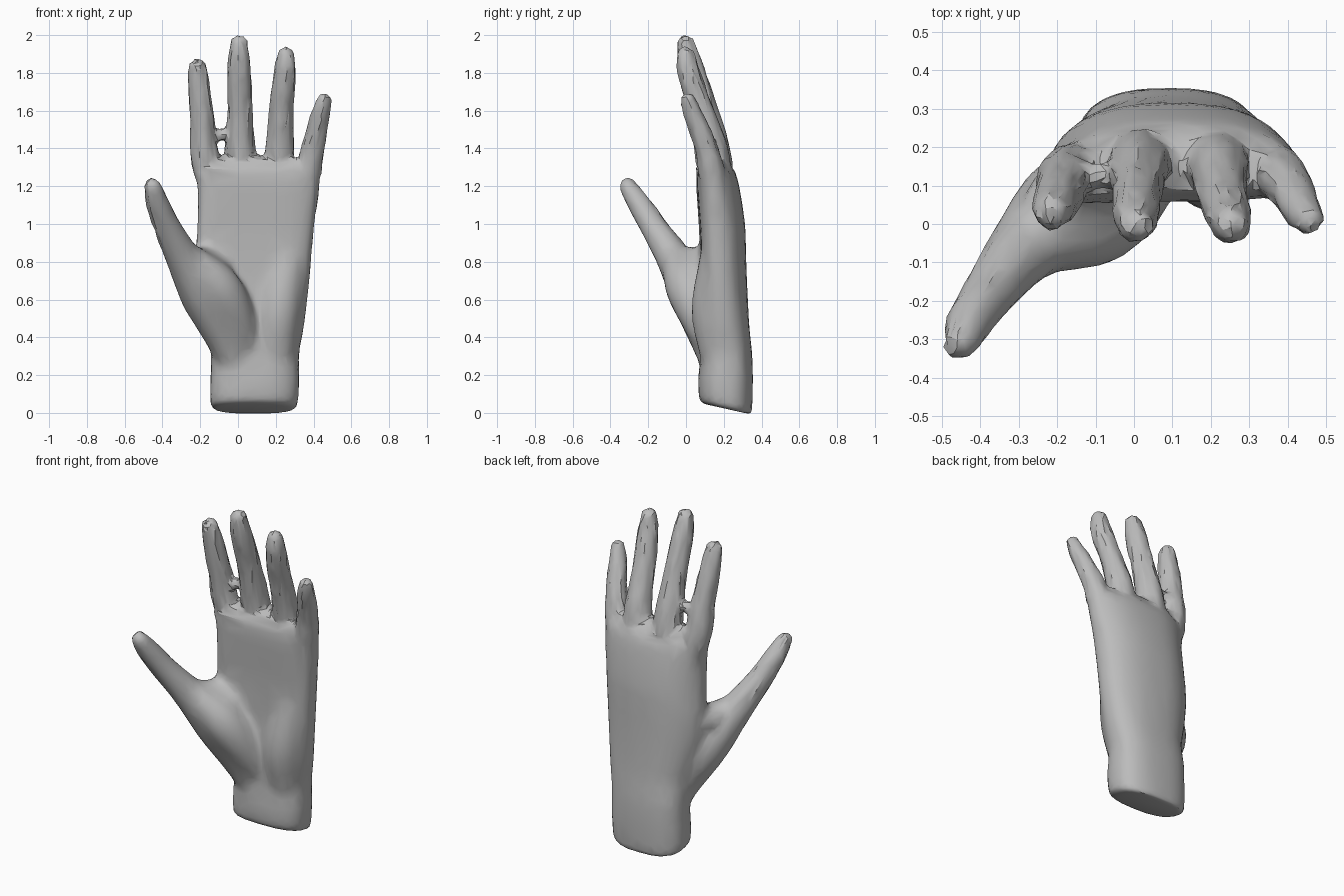
import bpy, bmesh, math, random
from mathutils import Vector

cube = bpy.data.objects.get("Cube")
if cube:
    bpy.data.objects.remove(cube)

skin = bpy.data.materials.new("plain grey")
skin.use_nodes = True
grey = (0.5, 0.5, 0.5, 1)
skin.diffuse_color = grey
skin.node_tree.nodes["Principled BSDF"].inputs["Base Color"].default_value = grey

bm = bmesh.new()
SIDES = 24


def skin_rings(rings):
    """Bridge closed rings of points into a capped solid."""
    loops = [[bm.verts.new(p) for p in ring] for ring in rings]
    for a, b in zip(loops, loops[1:]):
        for i in range(len(a)):
            j = (i + 1) % len(a)
            bm.faces.new((a[i], a[j], b[j], b[i]))
    bm.faces.new(loops[0][::-1])
    bm.faces.new(loops[-1])


def spline(a, b, c, d, t):
    return 0.5 * (2 * b + (c - a) * t + (2 * a - 5 * b + 4 * c - d) * t * t
                  + (3 * b - a - 3 * c + d) * t ** 3)


def smooth_path(knots, steps=6):
    k = [Vector(p) for p in knots]
    k = [2 * k[0] - k[1]] + k + [2 * k[-1] - k[-2]]
    out = [spline(*k[i:i + 4], s / steps) for i in range(len(k) - 3) for s in range(steps)]
    return out + [k[-2]]


def tube(knots):
    """Round-ended limb through (x, y, z, radius) knots."""
    path = smooth_path(knots)
    pts = [p.to_3d() for p in path]
    rad = [p[3] for p in path]
    d0, d1 = (pts[1] - pts[0]).normalized(), (pts[-1] - pts[-2]).normalized()
    arc = [math.radians(a) for a in (20, 40, 60, 80)]
    head = [(pts[0] - d0 * rad[0] * math.sin(a), rad[0] * math.cos(a), d0) for a in arc[::-1]]
    tail = [(pts[-1] + d1 * rad[-1] * math.sin(a), rad[-1] * math.cos(a), d1) for a in arc]
    body = []
    for i, p in enumerate(pts):
        d = pts[min(i + 1, len(pts) - 1)] - pts[max(i - 1, 0)]
        body.append((p, rad[i], d.normalized()))
    rings = []
    for p, r, d in head + body + tail:
        u = Vector((0, 1, 0.1)).cross(d).normalized()
        v = d.cross(u)
        rings.append([p + r * (u * math.cos(t) + v * math.sin(t))
                      for t in (math.tau * k / SIDES for k in range(SIDES))])
    skin_rings(rings)


# Palm and wrist: z, centre x, centre y, half width, half depth, arch
sections = [
    (0.022, 0.085, 0.22, 0.20, 0.12, 0),
    (0.05, 0.085, 0.21, 0.23, 0.14, 0),
    (0.20, 0.09, 0.21, 0.235, 0.144, 0),
    (0.32, 0.09, 0.215, 0.235, 0.135, 0),
    (0.45, 0.10, 0.208, 0.25, 0.128, 0.02),
    (0.65, 0.085, 0.205, 0.29, 0.12, 0.05),
    (0.85, 0.085, 0.198, 0.308, 0.12, 0.06),
    (1.00, 0.095, 0.193, 0.312, 0.12, 0.07),
    (1.20, 0.105, 0.17, 0.32, 0.112, 0.06),
    (1.28, 0.10, 0.16, 0.325, 0.098, 0.06),
    (1.345, 0.10, 0.15, 0.30, 0.06, 0.06),
]
palm = []
for z, cx, cy, rx, ry, arch in smooth_path(sections, 4):
    ring = []
    for k in range(48):
        t = math.tau * k / 48
        c, s = math.cos(t), math.sin(t)
        x = cx + rx * math.copysign(abs(c) ** 0.78, c)
        bend = arch * (0.45 if c > 0 else 1)
        y = cy + ry * math.copysign(abs(s) ** 0.78, s) - bend * c * c
        tilt = 0.25 * max(0, 1 - z / 0.2)
        ring.append((x, y, z - tilt * (y - 0.21)))
    palm.append(ring)
skin_rings(palm)

# Four fingers, little finger last
tube([(-0.13, 0.15, 1.15, 0.07), (-0.175, 0.125, 1.35, 0.074), (-0.187, 0.097, 1.52, 0.066),
      (-0.205, 0.055, 1.72, 0.058), (-0.215, 0.032, 1.825, 0.049)])
tube([(0.02, 0.185, 1.15, 0.075), (0.011, 0.155, 1.38, 0.08), (0.01, 0.097, 1.62, 0.066),
      (0.005, 0.03, 1.83, 0.061), (0.005, -0.001, 1.953, 0.048)])
tube([(0.20, 0.18, 1.15, 0.075), (0.222, 0.15, 1.38, 0.076), (0.23, 0.082, 1.60, 0.064),
      (0.248, 0.015, 1.80, 0.059), (0.253, -0.002, 1.89, 0.048)])
tube([(0.35, 0.16, 1.10, 0.075), (0.382, 0.125, 1.33, 0.066), (0.415, 0.08, 1.48, 0.056),
      (0.44, 0.03, 1.60, 0.048), (0.455, 0.012, 1.655, 0.039)])
# Skin between the finger roots, and a bridge above the first gap
tube([(-0.14, 0.125, 1.46, 0.045), (-0.085, 0.125, 1.475, 0.03), (-0.03, 0.13, 1.48, 0.045)])
tube([(-0.14, 0.14, 1.32, 0.06), (-0.08, 0.145, 1.315, 0.05), (-0.02, 0.15, 1.33, 0.06)])
tube([(0.05, 0.16, 1.34, 0.06), (0.125, 0.155, 1.315, 0.045), (0.19, 0.16, 1.34, 0.06)])
tube([(0.24, 0.15, 1.32, 0.06), (0.31, 0.14, 1.295, 0.045), (0.37, 0.13, 1.31, 0.055)])
# Thumb
tube([(-0.448, -0.313, 1.20, 0.048), (-0.423, -0.253, 1.11, 0.063), (-0.374, -0.178, 0.99, 0.072),
      (-0.288, -0.068, 0.82, 0.094), (-0.172, 0.045, 0.62, 0.13), (-0.06, 0.13, 0.40, 0.114),
      (0.0, 0.18, 0.25, 0.10)])
# Thumb muscle and heel of the palm
tube([(-0.24, -0.05, 0.81, 0.08), (-0.10, 0.01, 0.66, 0.12), (0.0, 0.10, 0.46, 0.105),
      (0.03, 0.18, 0.28, 0.08)])
tube([(0.20, 0.18, 0.28, 0.10), (0.215, 0.145, 0.54, 0.118), (0.26, 0.17, 0.82, 0.10)])
# Web between thumb and palm
tube([(-0.28, -0.06, 0.83, 0.06), (-0.19, 0.06, 0.79, 0.09), (-0.10, 0.19, 0.80, 0.08)])
tube([(-0.20, -0.01, 0.77, 0.08), (-0.10, 0.11, 0.76, 0.085), (0.0, 0.20, 0.78, 0.08)])

bmesh.ops.recalc_face_normals(bm, faces=bm.faces)
mesh = bpy.data.meshes.new("hand")
bm.to_mesh(mesh)
bm.free()
mesh.materials.append(skin)
hand = bpy.data.objects.new("hand", mesh)
bpy.context.collection.objects.link(hand)
bpy.ops.object.select_all(action="DESELECT")
hand.select_set(True)
bpy.context.view_layer.objects.active = hand


def apply(kind, **settings):
    mod = hand.modifiers.new(kind.lower(), kind)
    for key, value in settings.items():
        setattr(mod, key, value)
    bpy.ops.object.modifier_apply(modifier=mod.name)


def on_palm(p):
    return 0.2 < p.z < 1.27 and p.x - p.y * 0.5 > -0.3


# Fuse the parts into one skin and soften the joins, most of all on the palm
apply("REMESH", mode="VOXEL", voxel_size=0.011)
group = hand.vertex_groups.new(name="palm")
group.add([v.index for v in hand.data.vertices if on_palm(v.co)], 1, "REPLACE")
apply("SMOOTH", factor=0.5, iterations=60, vertex_group="palm")
apply("SMOOTH", factor=0.5, iterations=8)

# Reduce to broad facets, with slightly wrinkled fingers
apply("DECIMATE", ratio=0.06)
random.seed(4)
for v in hand.data.vertices:
    if not on_palm(v.co) and v.co.z > 0.9:
        v.co += v.normal * random.uniform(-0.004, 0.004)
bpy.ops.object.shade_smooth_by_angle(angle=math.radians(30))
